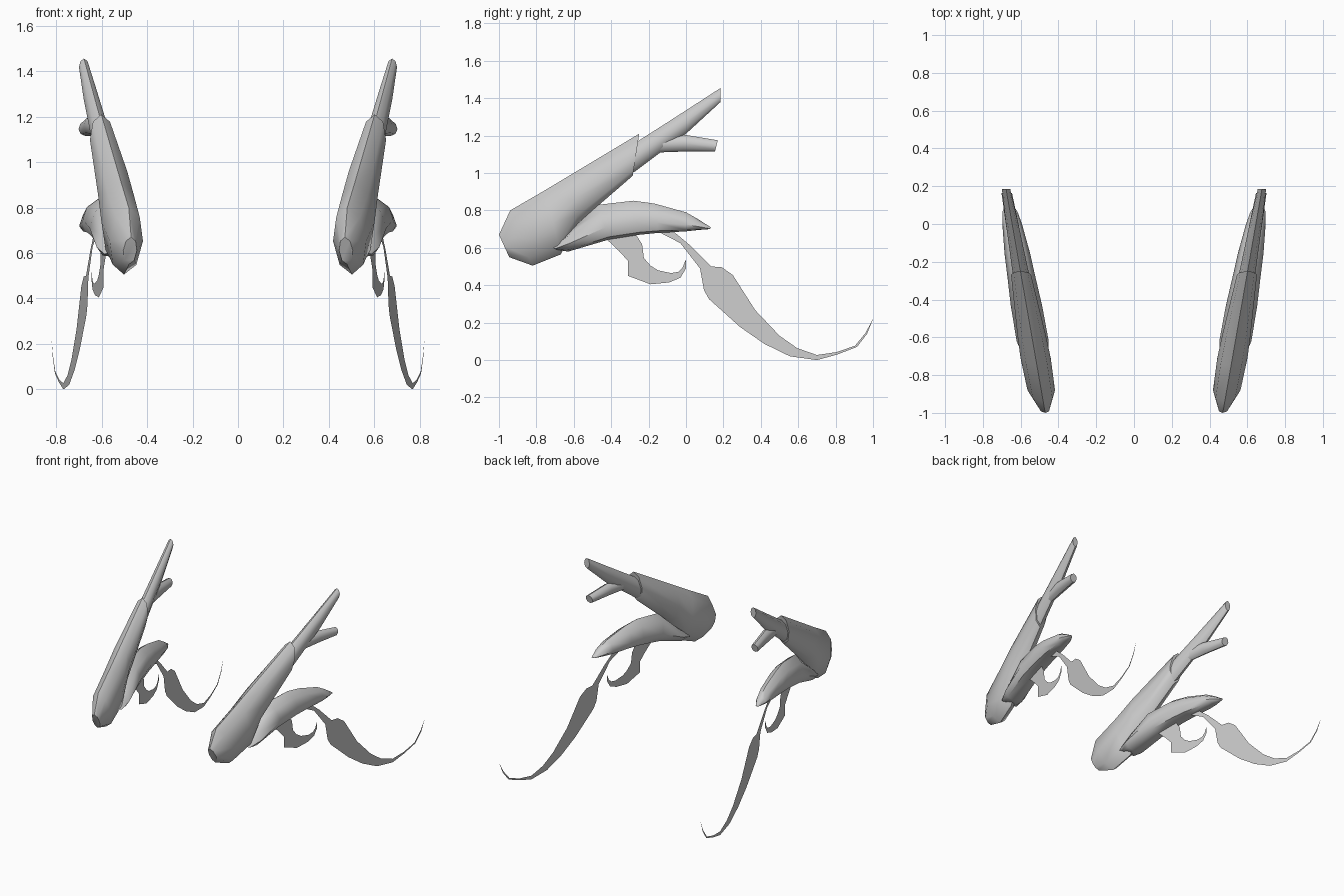
import bpy, bmesh, math


# Every part lies in a slightly splayed upright plane: local (y, z) plus sideways offset w
def place(y, z, w=0.0):
    return (0.645 + 0.175 * y + w, y, z)


def finish(name, bm, smooth=True):
    bmesh.ops.recalc_face_normals(bm, faces=bm.faces)
    me = bpy.data.meshes.new(name)
    bm.to_mesh(me)
    bm.free()
    ob = bpy.data.objects.new(name, me)
    bpy.context.collection.objects.link(ob)
    bpy.ops.object.select_all(action='DESELECT')
    ob.select_set(True)
    bpy.context.view_layer.objects.active = ob
    if smooth:
        bpy.ops.object.shade_smooth_by_angle(angle=math.radians(50))
    ob.modifiers.new("mirror", 'MIRROR').use_axis[0] = True
    return ob


# Loft: each station is (top y, top z, bottom y, bottom z, half width)
def loft(name, stations, sides=8, sag=0.0):
    bm = bmesh.new()
    rings = []
    for ty, tz, by, bz, hw in stations:
        ring = []
        for i in range(sides):
            a = 2 * math.pi * i / sides
            c, s = math.cos(a), math.sin(a)
            t = (1 + c) / 2 - sag * s * s
            ring.append(bm.verts.new(place(by + (ty - by) * t, bz + (tz - bz) * t, hw * s)))
        rings.append(ring)
    for r0, r1 in zip(rings, rings[1:]):
        for i in range(sides):
            j = (i + 1) % sides
            bm.faces.new((r0[i], r0[j], r1[j], r1[i]))
    bm.faces.new(rings[0])
    bm.faces.new(rings[-1])
    return finish(name, bm)


# Flat ribbon between matching lower and upper edge points
def ribbon(name, lower, upper):
    bm = bmesh.new()
    lo = [bm.verts.new(place(*p)) for p in lower]
    up = [bm.verts.new(place(*p)) for p in upper]
    for i in range(len(lo) - 1):
        bm.faces.new((lo[i], lo[i + 1], up[i + 1], up[i]))
    return finish(name, bm)


# Thick outer sleeve
loft("horn_sleeve", [
    (-1.0, 0.67, -0.945, 0.55, 0.03),
    (-0.94, 0.80, -0.82, 0.505, 0.073),
    (-0.75, 0.91, -0.67, 0.565, 0.08),
    (-0.60, 1.0, -0.58, 0.73, 0.075),
    (-0.25, 1.21, -0.285, 0.985, 0.053)])

# Forked upper horn emerging from the sleeve
loft("upper_prong", [
    (-0.34, 1.12, -0.34, 0.97, 0.045),
    (-0.25, 1.175, -0.27, 1.01, 0.043),
    (-0.14, 1.245, -0.13, 1.115, 0.038),
    (0.0, 1.335, 0.0, 1.21, 0.033),
    (0.185, 1.455, 0.185, 1.38, 0.022)])
loft("side_prong", [
    (-0.17, 1.20, -0.15, 1.11, 0.03),
    (-0.01, 1.205, -0.01, 1.115, 0.034),
    (0.17, 1.175, 0.155, 1.115, 0.028)])

# Curved lower horn, widest below its middle
loft("lower_horn", [
    (-0.72, 0.605, -0.69, 0.59, 0.065),
    (-0.60, 0.71, -0.63, 0.58, 0.085),
    (-0.47, 0.83, -0.41, 0.645, 0.083),
    (-0.28, 0.852, -0.25, 0.67, 0.073),
    (-0.17, 0.837, -0.15, 0.68, 0.068),
    (0.0, 0.79, 0.0, 0.688, 0.052),
    (0.07, 0.75, 0.06, 0.695, 0.04),
    (0.135, 0.708, 0.125, 0.70, 0.01)], sag=0.15)

# Short curled ribbon
ribbon("short_ribbon",
       [(-0.45, 0.67), (-0.36, 0.585), (-0.31, 0.53), (-0.31, 0.45), (-0.19, 0.405),
        (-0.09, 0.415), (-0.03, 0.44), (0.0, 0.49), (0.0, 0.535)],
       [(-0.28, 0.69), (-0.235, 0.62), (-0.225, 0.545), (-0.19, 0.505), (-0.15, 0.48),
        (-0.08, 0.465), (-0.04, 0.472), (-0.018, 0.495), (-0.002, 0.535)])

# Long trailing ribbon
ribbon("long_ribbon",
       [(-0.165, 0.695), (-0.03, 0.625), (0.075, 0.49), (0.096, 0.374), (0.123, 0.326), (0.29, 0.176),
        (0.42, 0.086), (0.556, 0.02), (0.70, 0.0), (0.81, 0.03), (0.914, 0.07), (0.968, 0.14), (1.0, 0.22)],
       [(-0.07, 0.69), (0.02, 0.615), (0.134, 0.50), (0.19, 0.497), (0.25, 0.455), (0.37, 0.267),
        (0.50, 0.13), (0.594, 0.064), (0.70, 0.027), (0.807, 0.043), (0.904, 0.077), (0.96, 0.145), (0.999, 0.22)])
